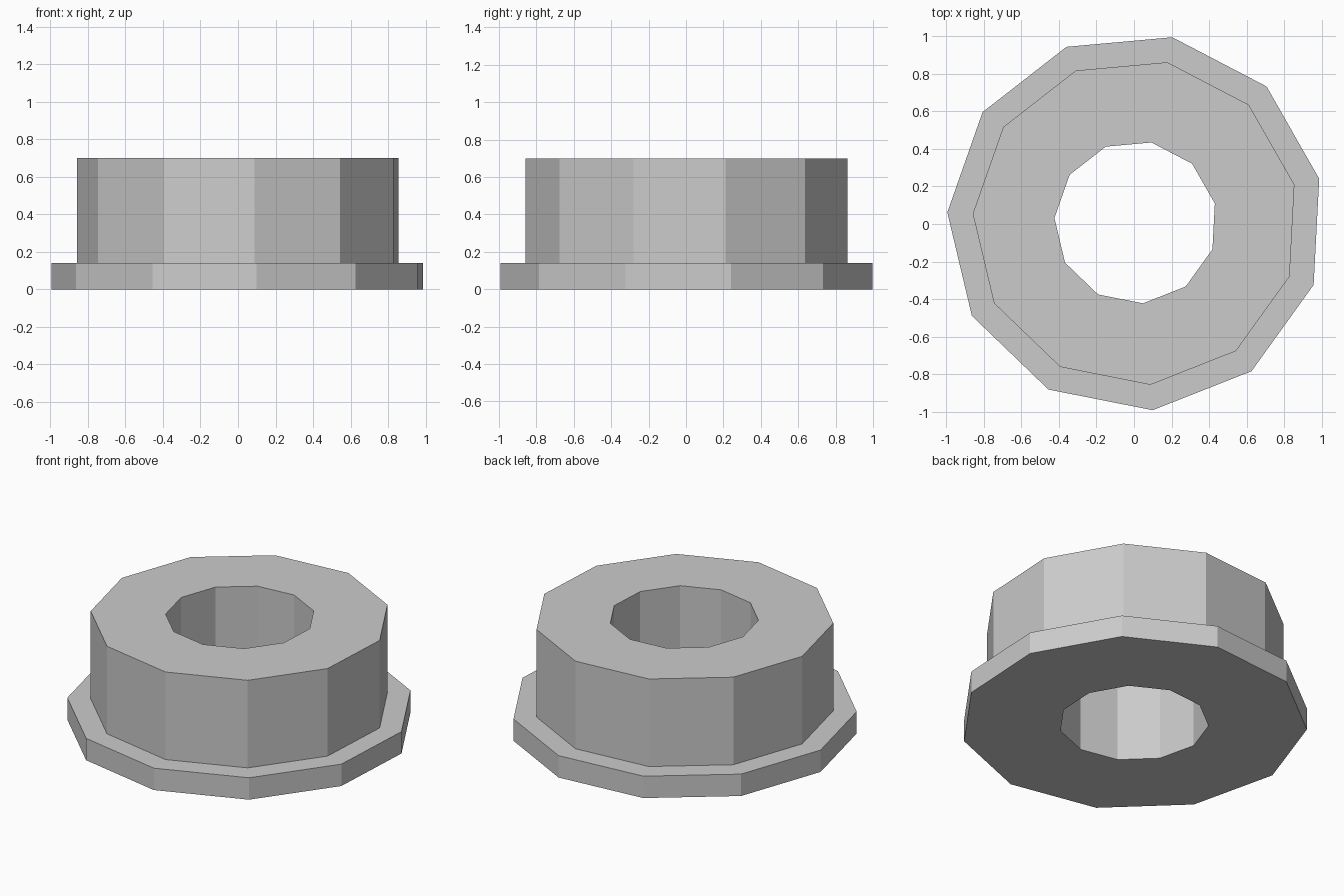
import bpy, bmesh, math

cube = bpy.data.objects.get("Cube")
if cube:
    bpy.data.objects.remove(cube, do_unlink=True)

SIDES = 11
TURN = math.radians(13.35)
CENTRE = (0.009, 0.009)

grey = bpy.data.materials.new("light_grey")
grey.use_nodes = True
colour = (0.6, 0.6, 0.6, 1)
grey.diffuse_color = colour
grey.node_tree.nodes["Principled BSDF"].inputs["Base Color"].default_value = colour

# Closed cross-section (radius, height): flange, collar, then bore
profile = [(1.006, 0), (1.006, 0.14), (0.87, 0.14),
           (0.87, 0.70), (0.434, 0.70), (0.434, 0)]

# Sweep the cross-section round the axis
bm = bmesh.new()
rings = []
for i in range(SIDES):
    a = TURN + math.tau * i / SIDES
    rings.append([bm.verts.new((CENTRE[0] + r * math.cos(a),
                                CENTRE[1] + r * math.sin(a), z))
                  for r, z in profile])
for i, ring in enumerate(rings):
    following = rings[(i + 1) % SIDES]
    for j in range(len(profile)):
        k = (j + 1) % len(profile)
        bm.faces.new((ring[j], following[j], following[k], ring[k]))
bmesh.ops.recalc_face_normals(bm, faces=bm.faces)

mesh = bpy.data.meshes.new("flanged_bushing")
bm.to_mesh(mesh)
bm.free()
mesh.materials.append(grey)
bushing = bpy.data.objects.new("flanged_bushing", mesh)
bpy.context.collection.objects.link(bushing)
